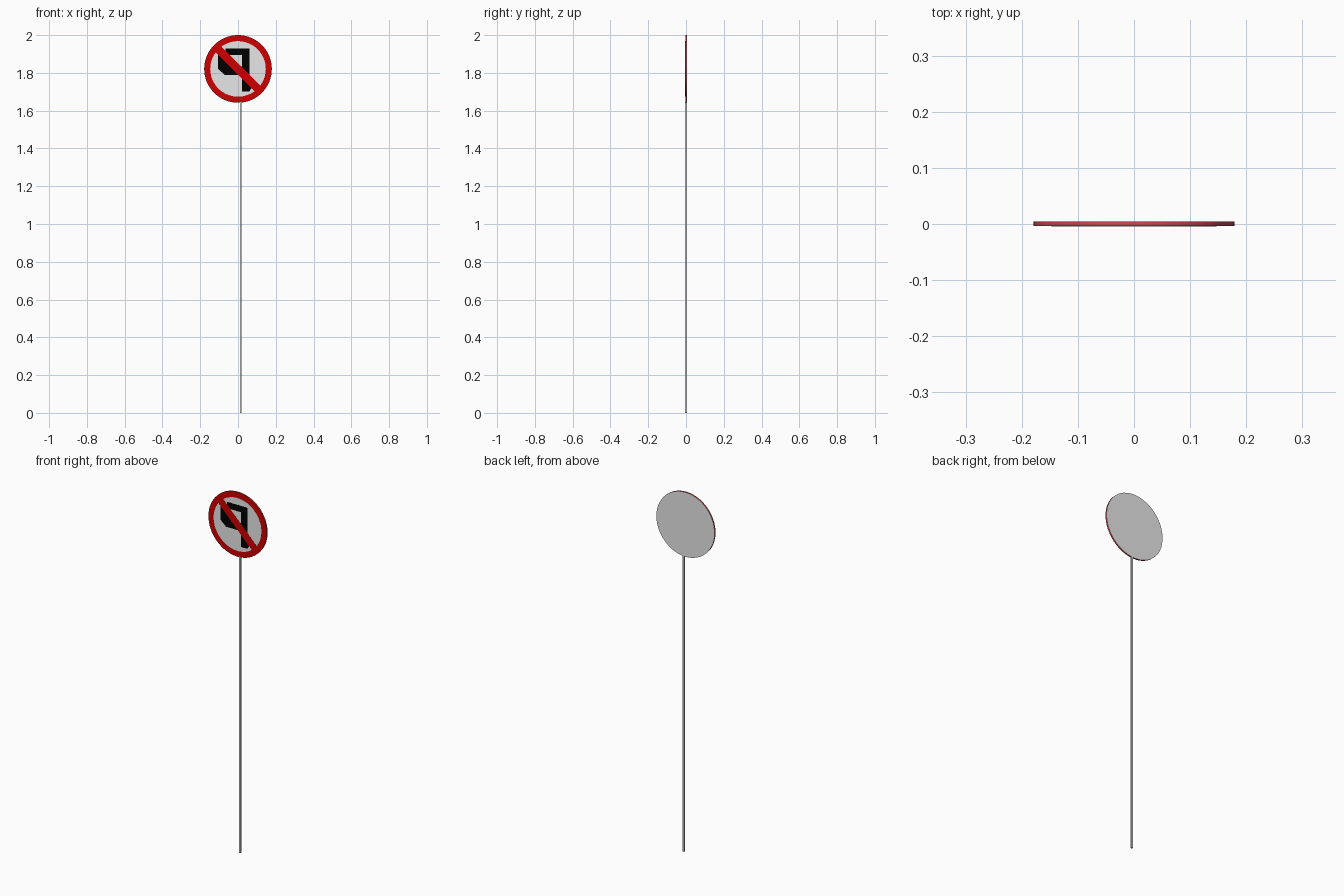
import bpy, bmesh, math

if "Cube" in bpy.data.objects:
    bpy.data.objects.remove(bpy.data.objects["Cube"])

R, CZ, T = 0.179, 1.821, 0.0045   # sign radius, centre height, half thickness


def material(name, rgb):
    m = bpy.data.materials.new(name)
    m.diffuse_color = (*rgb, 1)
    m.use_nodes = True
    m.node_tree.nodes["Principled BSDF"].inputs["Base Color"].default_value = m.diffuse_color
    return m


RED = material("sign red", (0.62, 0.0, 0.0))
RIM = material("rim red", (0.62, 0.07, 0.08))
WHITE = material("sign white", (0.80, 0.80, 0.80))
BLACK = material("arrow black", (0.0, 0.0, 0.0))
METAL = material("bare metal", (0.80, 0.80, 0.80))


def prism(name, outline, y0, y1, mats):
    """Extrude an x/z outline from front y0 to back y1."""
    bm = bmesh.new()
    face = bm.faces.new([bm.verts.new((x, y0, z)) for x, z in outline])
    ext = bmesh.ops.extrude_face_region(bm, geom=[face], use_keep_orig=True)
    for v in ext["geom"]:
        if isinstance(v, bmesh.types.BMVert):
            v.co.y = y1
    bmesh.ops.recalc_face_normals(bm, faces=bm.faces[:])
    me = bpy.data.meshes.new(name)
    bm.to_mesh(me)
    bm.free()
    for m in mats:
        me.materials.append(m)
    ob = bpy.data.objects.new(name, me)
    bpy.context.collection.objects.link(ob)
    return ob


def circle(r, n=64):
    return [(r * math.cos(2 * math.pi * i / n), CZ + r * math.sin(2 * math.pi * i / n))
            for i in range(n)]


# Disc: red front, red rim, bare metal back
disc = prism("sign_disc", circle(R), -T + 0.0006, T, [RED, METAL, RIM])
for p in disc.data.polygons:
    p.material_index = 1 if p.normal.y > 0.5 else 0 if p.normal.y < -0.5 else 2
bpy.context.view_layer.objects.active = disc
disc.select_set(True)
bpy.ops.object.shade_smooth_by_angle()

# White field inside the red border
prism("white_field", circle(0.147), -T + 0.0004, -T + 0.0008, [WHITE])

# Arrow: stem with top bar, and the curled head on the left
stem = [(-0.065, 1.93), (0.062, 1.93), (0.062, 1.73), (0.075, 1.725), (0.06, 1.702),
        (0.022, 1.702), (0.022, 1.895), (-0.065, 1.895)]
head = [(-0.06, 1.905), (-0.105, 1.895), (-0.105, 1.82), (-0.07, 1.79), (0.022, 1.79),
        (0.022, 1.835), (-0.03, 1.835), (-0.045, 1.85), (-0.045, 1.895)]
for name, shape in (("arrow_stem", stem), ("arrow_head", head)):
    prism(name, shape, -T + 0.0002, -T + 0.0006, [BLACK])

# Diagonal prohibition bar
L, W = 0.152, 0.021
c = math.sqrt(0.5)
bar = [((a + b) * c, CZ + (-a + b) * c) for a, b in ((-L, -W), (L, -W), (L, W), (-L, W))]
prism("diagonal_bar", bar, -T, -T + 0.0004, [RED])

# Slim square pole, slightly right of the middle
H = 0.0045
px = 0.014
square = [(px - H, 0), (px + H, 0), (px + H, CZ - R + 0.004), (px - H, CZ - R + 0.004)]
prism("pole", square, -H, H, [METAL])
